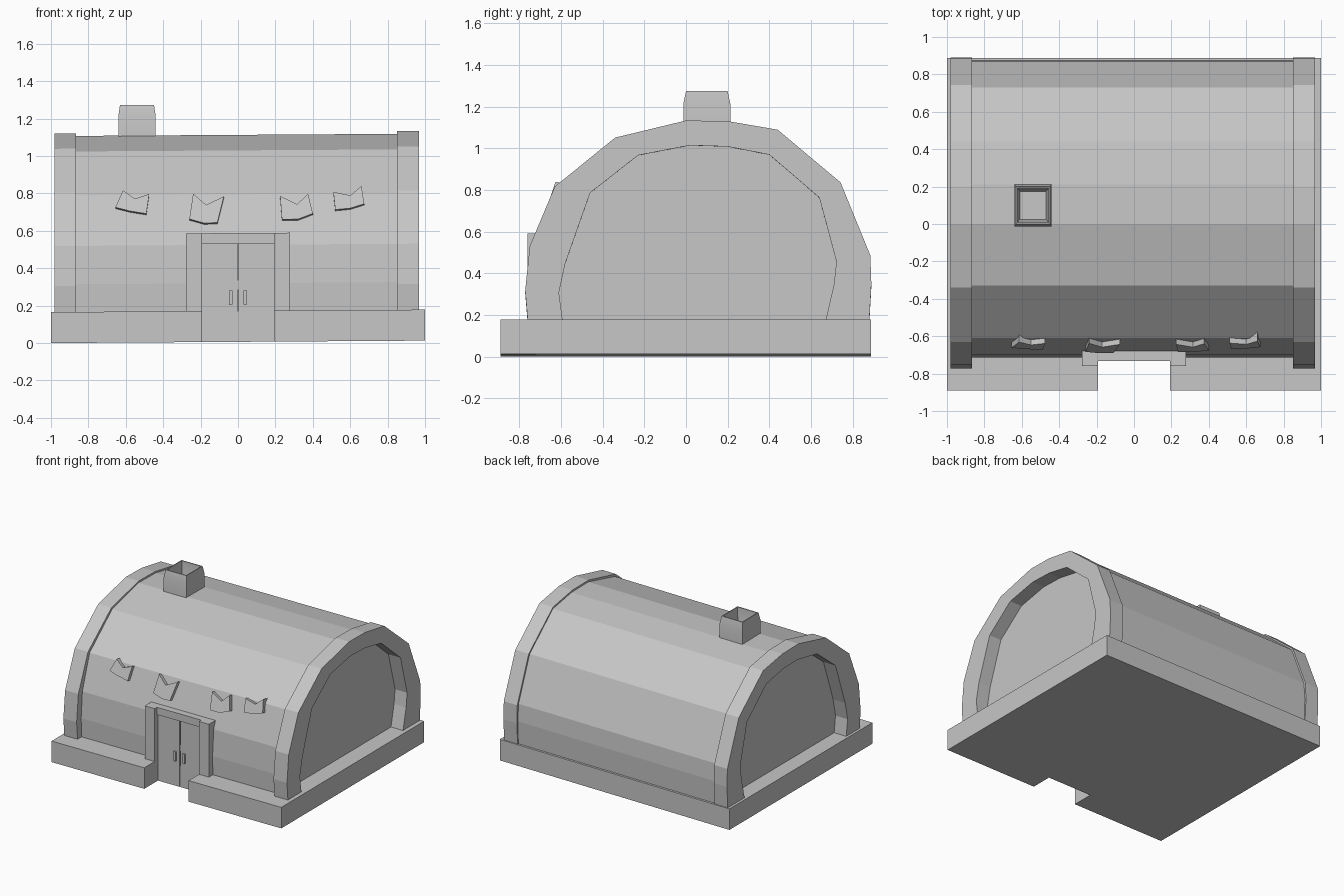
import bpy, bmesh, math

if "Cube" in bpy.data.objects:
    bpy.data.objects.remove(bpy.data.objects["Cube"])

grey = bpy.data.materials.new("plaster grey")
grey.diffuse_color = (0.57, 0.57, 0.57, 1)
grey.use_nodes = True
grey.node_tree.nodes["Principled BSDF"].inputs["Base Color"].default_value = grey.diffuse_color


def make(name, verts, faces):
    # the whole building leans up very slightly toward +x
    verts = [(x, y, z + 0.0065 * x) for x, y, z in verts]
    me = bpy.data.meshes.new(name)
    me.from_pydata(verts, [], faces)
    bm = bmesh.new()
    bm.from_mesh(me)
    bmesh.ops.recalc_face_normals(bm, faces=bm.faces)
    bm.to_mesh(me)
    bm.free()
    me.materials.append(grey)
    ob = bpy.data.objects.new(name, me)
    bpy.context.collection.objects.link(ob)
    return ob


def prism(name, a, b):
    """Solid between two matching outlines."""
    n = len(a)
    faces = [tuple(range(n)), tuple(range(2 * n - 1, n - 1, -1))]
    faces += [(i, (i + 1) % n, n + (i + 1) % n, n + i) for i in range(n)]
    return make(name, a + b, faces)


def box(name, x0, x1, y0, y1, z0, z1):
    ring = [(x0, y0), (x1, y0), (x1, y1), (x0, y1)]
    return prism(name, [(x, y, z0) for x, y in ring], [(x, y, z1) for x, y in ring])


# base slab with doorway notch
slab = [(-1, -.89), (-.193, -.89), (-.193, -.72), (.193, -.72), (.193, -.89),
        (1, -.89), (1, .888), (-1, .888)]
prism("base_slab", [(x, y, .0065) for x, y in slab], [(x, y, .172) for x, y in slab])

# vaulted hall (profile in y, z)
vault = [(-.71, .15), (-.715, .32), (-.70, .525), (-.61, .795), (-.33, 1.03), (0, 1.113),
         (.21, 1.11), (.44, 1.07), (.73, .825), (.868, .485), (.878, .35), (.87, .15)]
prism("vaulted_hall", [(-.875, y, z) for y, z in vault], [(.862, y, z) for y, z in vault])

# thick arch at each end
outer = [(-.76, .165), (-.772, .31), (-.75, .525), (-.63, .81), (-.34, 1.045), (0, 1.127),
         (.2, 1.124), (.44, 1.083), (.742, .83), (.885, .48), (.89, .34), (.88, .165)]
inner = [(-.592, .165), (-.61, .30), (-.58, .44), (-.46, .78), (-.23, .96), (.02, 1.008),
         (.2, 1.002), (.40, .963), (.64, .757), (.722, .45), (.71, .34), (.67, .165)]
n = len(outer)
for side, x0, x1 in (("left", -.98, -.865), ("right", .85, .967)):
    verts = [(x, y, z) for x in (x0, x1) for prof in (outer, inner) for y, z in prof]
    faces = []
    for i in range(n - 1):
        j = i + 1
        faces += [(i, j, n + j, n + i), (2*n + i, 3*n + i, 3*n + j, 2*n + j),
                  (i, 2*n + i, 2*n + j, j), (n + i, n + j, 3*n + j, 3*n + i)]
    for i in (0, n - 1):
        faces.append((i, n + i, 3*n + i, 2*n + i))
    make(side + "_end_arch", verts, faces)

# double door, handles, frame posts
for side, s in (("left", -1), ("right", 1)):
    def span(a, b):
        return sorted((s * a, s * b))
    box(side + "_door_leaf", *span(.003, .194), -.722, -.66, .012, .53)
    box(side + "_door_handle", *span(.03, .048), -.733, -.715, .205, .28)
    box(side + "_door_post", *span(.193, .279), -.76, -.675, .16, .588)
box("door_lintel", -.193, .193, -.732, -.675, .53, .588)

# ragged eyelid-shaped window plates following the wall slope
shapes = [
    [(-.615, .82), (-.55, .775), (-.475, .80), (-.49, .695), (-.58, .71), (-.655, .73)],
    [(-.24, .80), (-.17, .74), (-.075, .785), (-.11, .645), (-.18, .642), (-.26, .665)],
    [(.225, .785), (.315, .74), (.375, .795), (.40, .69), (.32, .66), (.235, .66)],
    [(.51, .805), (.60, .785), (.66, .835), (.675, .74), (.60, .717), (.52, .71)]]
for k, pts in enumerate(shapes):
    def wall(z):
        return -.70 + (z - .525) / 3
    prism("window_plate_%d" % (k + 1),
          [(x, wall(z) - .03, z) for x, z in pts],
          [(x, wall(z) + .02, z - .012) for x, z in pts])

# hollow bulged chimney
rings = [(1.06, .10, .113), (1.215, .10, .113), (1.277, .091, .10),
         (1.277, .084, .092), (1.215, .084, .092), (1.12, .07, .075)]
verts = [(-.54 + sx * hx, .10 + sy * hy, z) for z, hx, hy in rings
         for sx, sy in ((-1, -1), (1, -1), (1, 1), (-1, 1))]
faces = [(4*r + i, 4*r + (i + 1) % 4, 4*r + 4 + (i + 1) % 4, 4*r + 4 + i)
         for r in range(len(rings) - 1) for i in range(4)]
faces += [(3, 2, 1, 0), (20, 21, 22, 23)]
chimney = make("chimney", verts, faces)
bpy.context.view_layer.objects.active = chimney
chimney.select_set(True)
bpy.ops.object.shade_smooth_by_angle(angle=math.radians(35))
